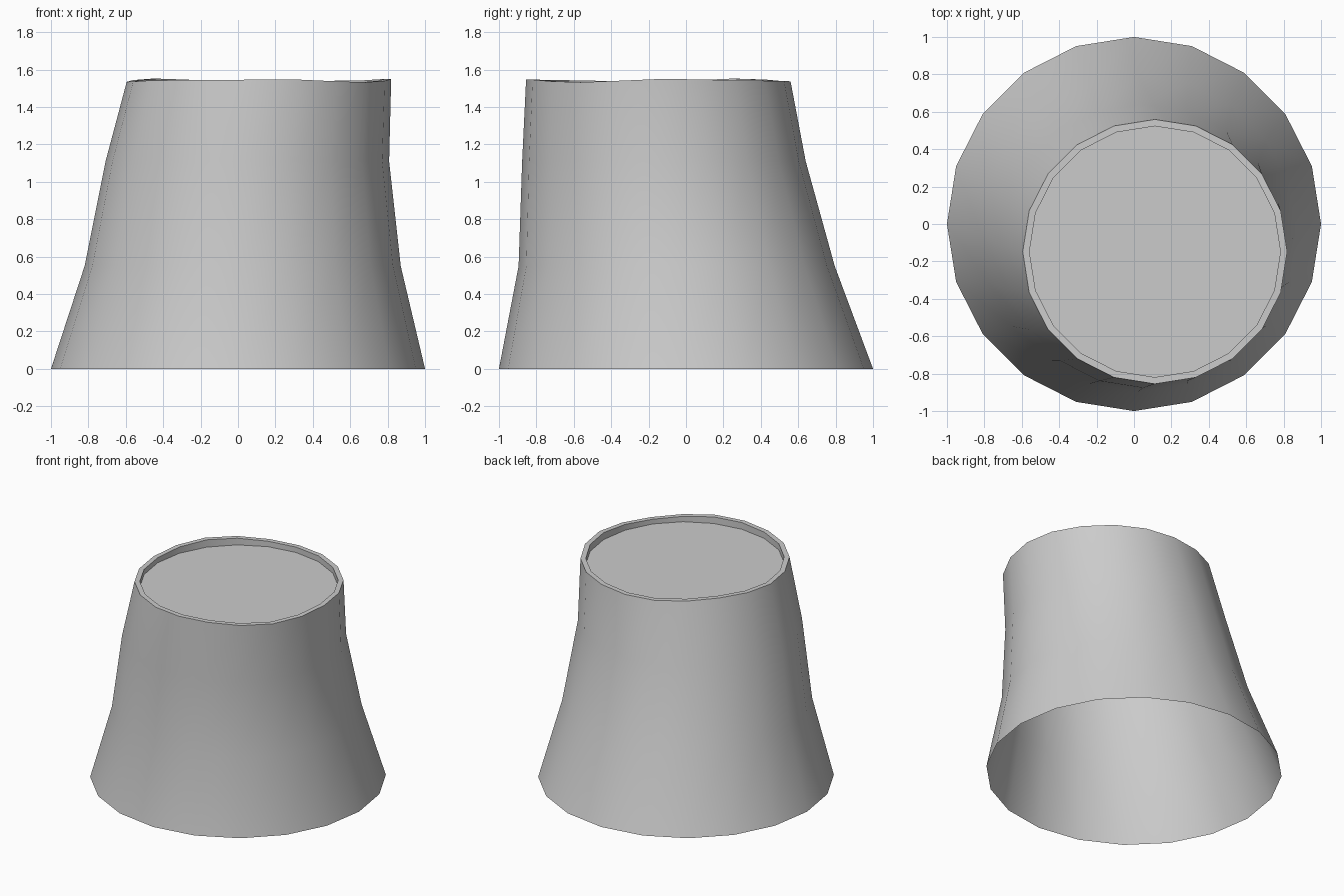
import bpy, bmesh
from math import sin, cos, pi

if "Cube" in bpy.data.objects:
    bpy.data.objects.remove(bpy.data.objects["Cube"])

SIDES = 20
# outer wall sections: centre x, centre y, z, radius
SECTIONS = [(0, 0, 0, 1.0), (0.025, -0.05, 0.55, 0.845),
            (0.05, -0.118, 1.11, 0.758), (0.112, -0.148, 1.542, 0.707)]


def ring(bm, cx, cy, z, r, wave=0.0):
    """A ring of vertices, optionally with a slightly uneven height."""
    verts = []
    for i in range(SIDES):
        a = 2 * pi * i / SIDES
        dz = wave * (0.6 * sin(3 * a + 0.6) + 0.4 * cos(5 * a))
        verts.append(bm.verts.new((cx + r * cos(a), cy + r * sin(a), z + dz)))
    return verts


def bridge(bm, lower, upper):
    for i in range(SIDES):
        j = (i + 1) % SIDES
        bm.faces.new((lower[i], lower[j], upper[j], upper[i]))


def finish(bm, name):
    mesh = bpy.data.meshes.new(name)
    bm.to_mesh(mesh)
    bm.free()
    obj = bpy.data.objects.new(name, mesh)
    bpy.context.collection.objects.link(obj)
    bpy.ops.object.select_all(action='DESELECT')
    obj.select_set(True)
    bpy.context.view_layer.objects.active = obj
    bpy.ops.object.shade_smooth_by_angle(angle=pi / 6)


# leaning bark shell, open underneath, with an uneven rim and sunken cut top
bm = bmesh.new()
rings = [ring(bm, *s, wave=0.01 if s is SECTIONS[-1] else 0) for s in SECTIONS]
cx, cy, top, r = SECTIONS[-1]
rings.append(ring(bm, cx, cy, top, r - 0.036, wave=0.01))
rings.append(ring(bm, cx, cy, top - 0.045, r - 0.036))
for lower, upper in zip(rings, rings[1:]):
    bridge(bm, lower, upper)
bm.faces.new(rings[-1])
finish(bm, "tree_stump")
